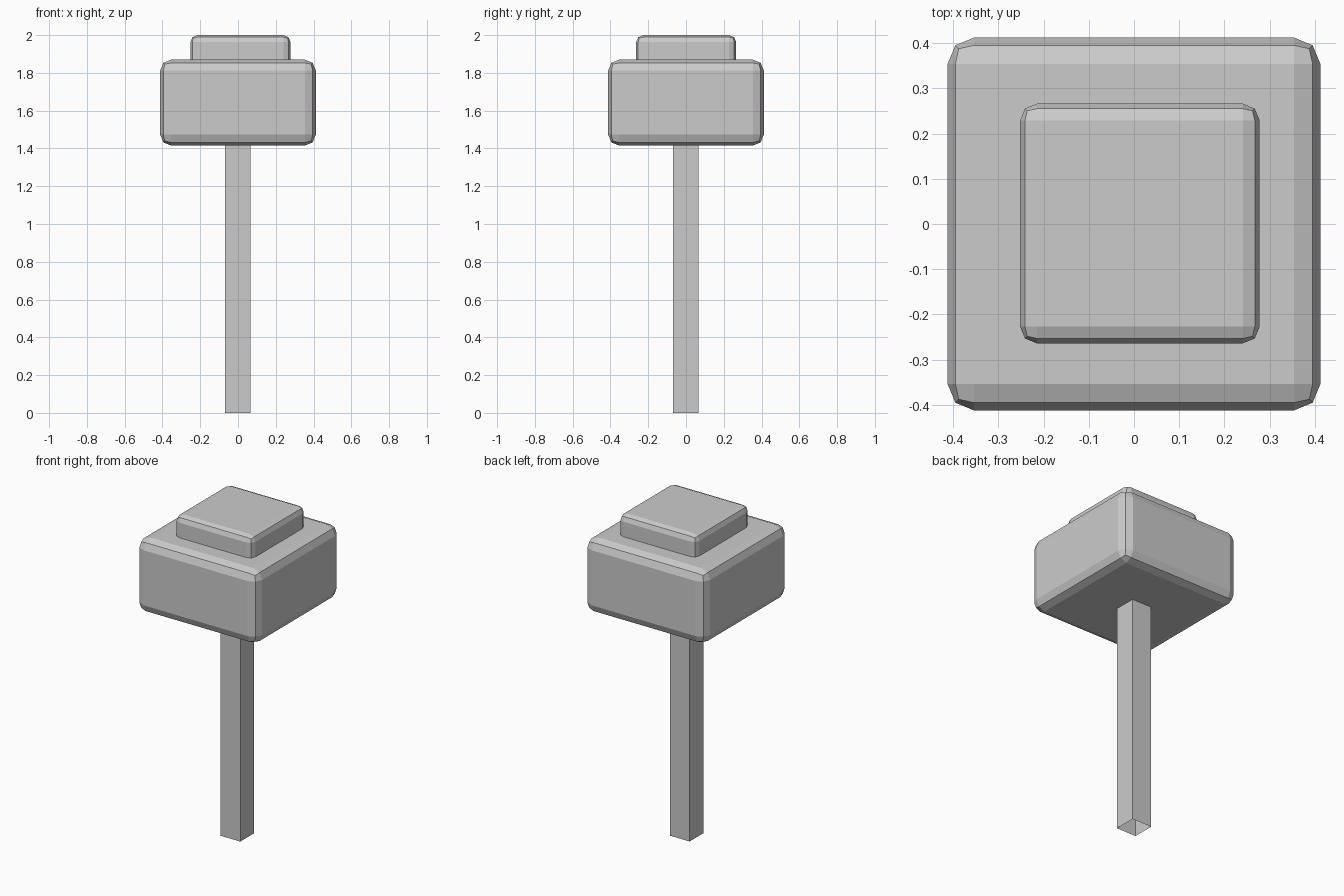
import bpy, bmesh

if "Cube" in bpy.data.objects:
    bpy.data.objects.remove(bpy.data.objects["Cube"])


def block(name, lo, hi, bevel=0.0, open_ends=False):
    """Box between two corners, optionally rounded or open at top and bottom."""
    bm = bmesh.new()
    bmesh.ops.create_cube(bm, size=1)
    for v in bm.verts:
        for i in range(3):
            v.co[i] = hi[i] if v.co[i] > 0 else lo[i]
    bm.normal_update()
    if open_ends:
        caps = [f for f in bm.faces if abs(f.normal.z) > 0.5]
        bmesh.ops.delete(bm, geom=caps, context='FACES_ONLY')
    if bevel:
        bmesh.ops.bevel(bm, geom=bm.edges[:], offset=bevel, segments=2,
                        profile=0.5, affect='EDGES')
    mesh = bpy.data.meshes.new(name)
    bm.to_mesh(mesh)
    bm.free()
    obj = bpy.data.objects.new(name, mesh)
    bpy.context.collection.objects.link(obj)
    return obj


# Square trunk, an open tube running into the foliage
block("trunk", (-0.07, -0.07, 0), (0.065, 0.065, 1.45), open_ends=True)

# Large rounded foliage block
block("lower_foliage", (-0.412, -0.412, 1.415), (0.412, 0.412, 1.87), bevel=0.058)

# Smaller copy sunk into the top, slightly off centre
block("upper_foliage", (-0.252, -0.264, 1.707), (0.278, 0.266, 2.0), bevel=0.0375)
